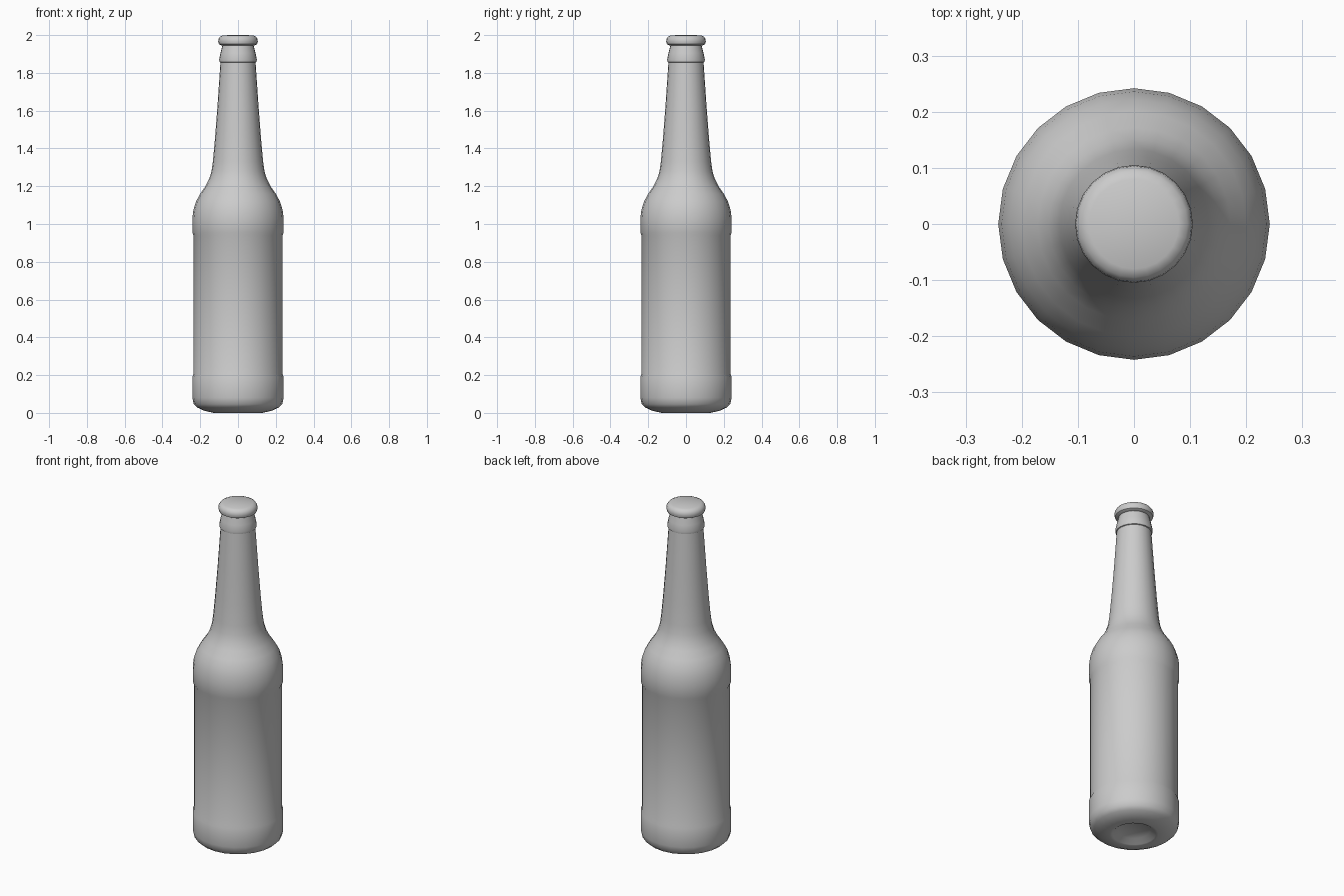
import bpy, bmesh
from math import cos, sin, pi, radians

old = bpy.data.objects.get("Cube")
if old:
    bpy.data.objects.remove(old, do_unlink=True)

SIDES = 24

grey = bpy.data.materials.new("light grey glass")
grey.use_nodes = True
colour = (0.6, 0.6, 0.6, 1)
grey.diffuse_color = colour
grey.node_tree.nodes["Principled BSDF"].inputs["Base Color"].default_value = colour


def lathe(name, profile):
    """Turn a (radius, height) profile around z; a zero radius closes the end."""
    bm = bmesh.new()
    rings = []
    for r, z in profile:
        if r == 0:
            rings.append([bm.verts.new((0, 0, z))] * SIDES)
        else:
            rings.append([bm.verts.new((r * cos(2 * pi * i / SIDES),
                                        r * sin(2 * pi * i / SIDES), z))
                          for i in range(SIDES)])
    for low, high in zip(rings, rings[1:]):
        for i in range(SIDES):
            j = (i + 1) % SIDES
            corners = dict.fromkeys((low[i], low[j], high[j], high[i]))
            bm.faces.new(list(corners))
    bmesh.ops.recalc_face_normals(bm, faces=bm.faces)
    mesh = bpy.data.meshes.new(name)
    bm.to_mesh(mesh)
    bm.free()
    mesh.materials.append(grey)
    obj = bpy.data.objects.new(name, mesh)
    bpy.context.collection.objects.link(obj)
    bpy.ops.object.select_all(action="DESELECT")
    obj.select_set(True)
    bpy.context.view_layer.objects.active = obj
    bpy.ops.object.shade_smooth_by_angle(angle=radians(40))
    return obj


# Recessed base, label panel, shoulder, neck and collar in one turned shape
lathe("bottle", [
    (0, 0.03), (0.085, 0.025), (0.115, 0.003), (0.13, 0), (0.18, 0.012),
    (0.215, 0.028), (0.234, 0.046), (0.242, 0.08), (0.242, 0.19), (0.236, 0.205),
    (0.236, 0.94), (0.242, 0.955), (0.242, 1.03), (0.236, 1.075), (0.222, 1.12),
    (0.2, 1.16), (0.172, 1.2), (0.152, 1.24), (0.14, 1.28), (0.133, 1.33),
    (0.122, 1.45), (0.109, 1.62), (0.093, 1.855),
    (0.098, 1.857), (0.1, 1.87), (0.093, 1.905), (0.084, 1.94), (0.08, 1.96), (0, 1.96)])

# Rounded closure on the mouth
lathe("cap", [
    (0, 1.945), (0.088, 1.945), (0.101, 1.952), (0.105, 1.966), (0.103, 1.98),
    (0.095, 1.992), (0.08, 1.999), (0, 2.0)])
